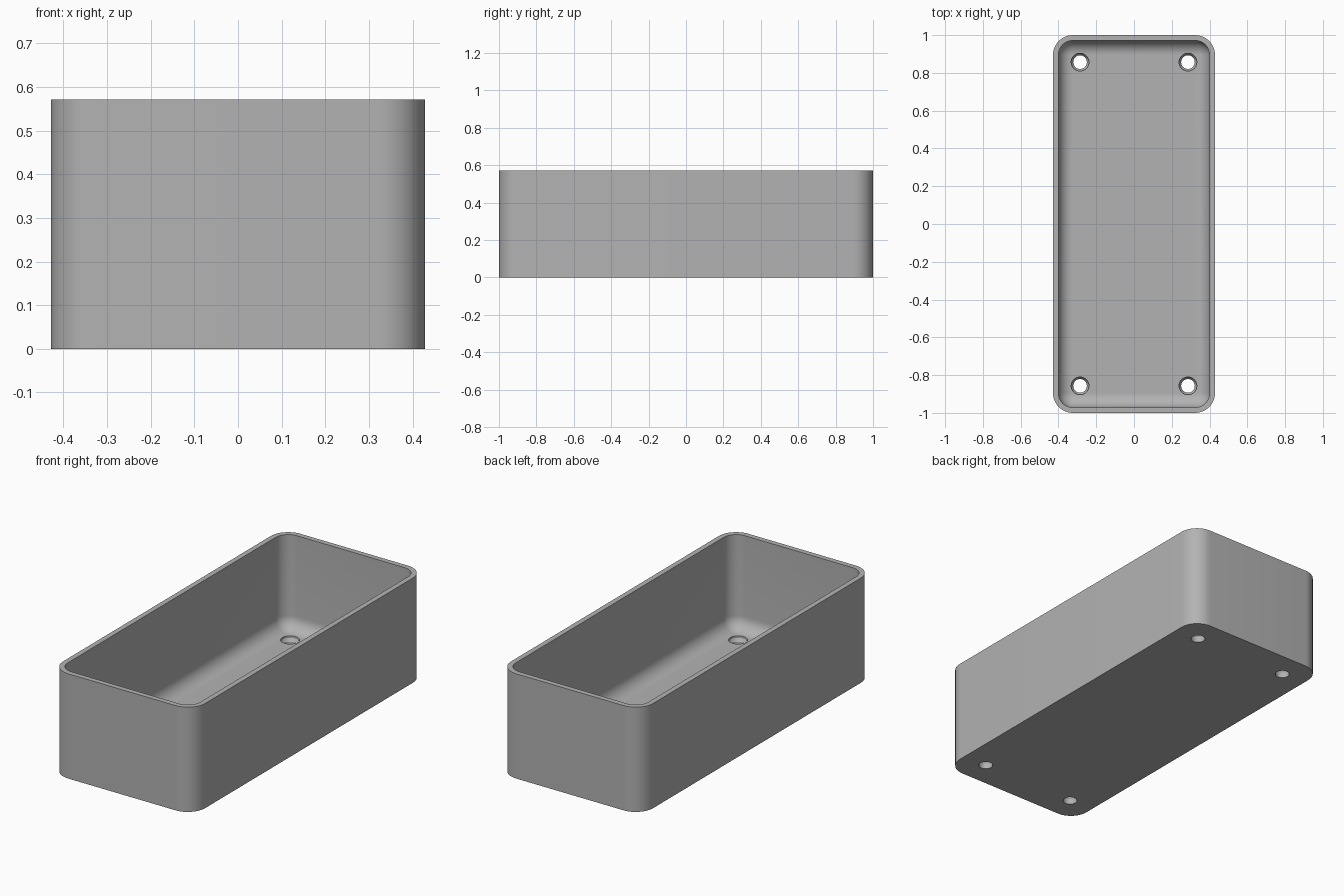
import bpy, bmesh
from math import pi, sin, cos, radians

if "Cube" in bpy.data.objects:
    bpy.data.objects.remove(bpy.data.objects["Cube"], do_unlink=True)

HALF_X, HALF_Y, HEIGHT = 0.4286, 1.0, 0.5714
WALL, FLOOR, CORNER = 0.0286, 0.0571, 0.105
FILLET = CORNER - WALL - 0.002

grey = bpy.data.materials.new("plain grey")
grey.use_nodes = True
colour = (0.45, 0.45, 0.45, 1)
grey.diffuse_color = colour
grey.node_tree.nodes["Principled BSDF"].inputs["Base Color"].default_value = colour


def rounded_ring(inset, z, steps=12):
    """Rounded rectangle, shrunk evenly from the outer outline."""
    r = CORNER - inset
    points = []
    for k, (sx, sy) in enumerate([(1, 1), (-1, 1), (-1, -1), (1, -1)]):
        for i in range(steps + 1):
            a = pi / 2 * (k + i / steps)
            points.append((sx * (HALF_X - CORNER) + r * cos(a),
                           sy * (HALF_Y - CORNER) + r * sin(a), z))
    return points


def circle_ring(x, y, r, z, sides=32):
    return [(x + r * cos(2 * pi * i / sides), y + r * sin(2 * pi * i / sides), z)
            for i in range(sides)]


def loft(name, rings):
    """Closed solid through a stack of rings, bottom to top."""
    bm = bmesh.new()
    loops = [[bm.verts.new(p) for p in ring] for ring in rings]
    n = len(loops[0])
    for low, high in zip(loops, loops[1:]):
        for i in range(n):
            j = (i + 1) % n
            bm.faces.new((low[i], low[j], high[j], high[i]))
    bm.faces.new(loops[0][::-1])
    bm.faces.new(loops[-1])
    mesh = bpy.data.meshes.new(name)
    bm.to_mesh(mesh)
    bm.free()
    mesh.materials.append(grey)
    obj = bpy.data.objects.new(name, mesh)
    bpy.context.collection.objects.link(obj)
    return obj


# Outer block
tray = loft("tray", [rounded_ring(0, 0), rounded_ring(0, HEIGHT)])

# Cavity with a filleted floor edge
angles = [pi / 2 * i / 10 for i in range(11)]
cavity_rings = [rounded_ring(WALL + FILLET * (1 - sin(a)), FLOOR + FILLET * (1 - cos(a)))
                for a in angles]
cutters = [loft("cavity_cutter", cavity_rings + [rounded_ring(WALL, HEIGHT + 0.1)])]

# Four countersunk screw holes
for x in (-0.2857, 0.2857):
    for y in (-0.857, 0.857):
        profile = [(0.036, -0.05), (0.036, 0.03), (0.047, 0.046), (0.047, 0.12)]
        cutters.append(loft("screw_hole_cutter",
                            [circle_ring(x, y, r, z) for r, z in profile]))

# Cut everything out of the block
bpy.context.view_layer.objects.active = tray
tray.select_set(True)
for cutter in cutters:
    cut = tray.modifiers.new("cut", "BOOLEAN")
    cut.operation = "DIFFERENCE"
    cut.solver = "EXACT"
    cut.object = cutter
    bpy.ops.object.modifier_apply(modifier=cut.name)
for cutter in cutters:
    bpy.data.objects.remove(cutter, do_unlink=True)

bpy.ops.object.shade_smooth_by_angle(angle=radians(30))
